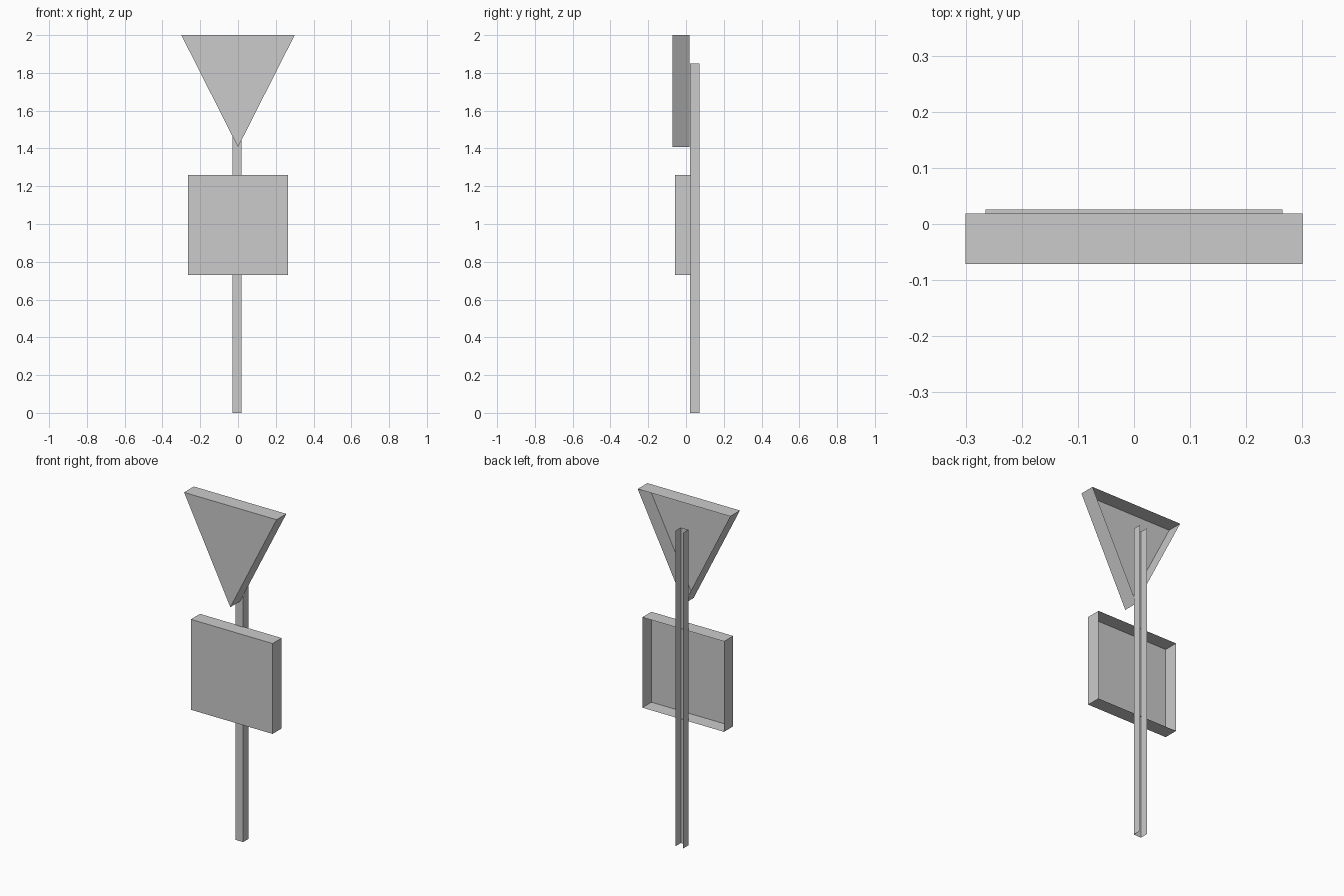
import bpy
import bmesh

if "Cube" in bpy.data.objects:
    bpy.data.objects.remove(bpy.data.objects["Cube"])


def make_object(name, bm):
    bmesh.ops.recalc_face_normals(bm, faces=bm.faces)
    mesh = bpy.data.meshes.new(name)
    bm.to_mesh(mesh)
    bm.free()
    obj = bpy.data.objects.new(name, mesh)
    bpy.context.collection.objects.link(obj)
    return obj


def sign_tray(name, outline, y_front, y_back):
    """Thin sheet panel with a rim folded back all round, open at the rear."""
    bm = bmesh.new()
    front = [bm.verts.new((x, y_front, z)) for x, z in outline]
    back = [bm.verts.new((x, y_back, z)) for x, z in outline]
    bm.faces.new(front)
    n = len(outline)
    for i in range(n):
        j = (i + 1) % n
        bm.faces.new((front[i], back[i], back[j], front[j]))
    return make_object(name, bm)


def channel(name, profile, height):
    """Open sheet profile in x, y drawn straight up."""
    bm = bmesh.new()
    low = [bm.verts.new((x, y, 0)) for x, y in profile]
    high = [bm.verts.new((x, y, height)) for x, y in profile]
    for i in range(len(profile) - 1):
        bm.faces.new((low[i], low[i + 1], high[i + 1], high[i]))
    return make_object(name, bm)


# Upper triangular sign, point down
sign_tray("triangle_sign", [(-0.3, 2.0), (0.0, 1.407), (0.3, 2.0)], -0.071, 0.019)

# Lower square sign
sign_tray("square_sign",
          [(-0.265, 0.73), (0.265, 0.73), (0.265, 1.26), (-0.265, 1.26)],
          -0.058, 0.026)

# U-channel post, open at the back
channel("post", [(-0.03, 0.071), (-0.03, 0.021), (0.019, 0.021), (0.019, 0.071)], 1.85)
